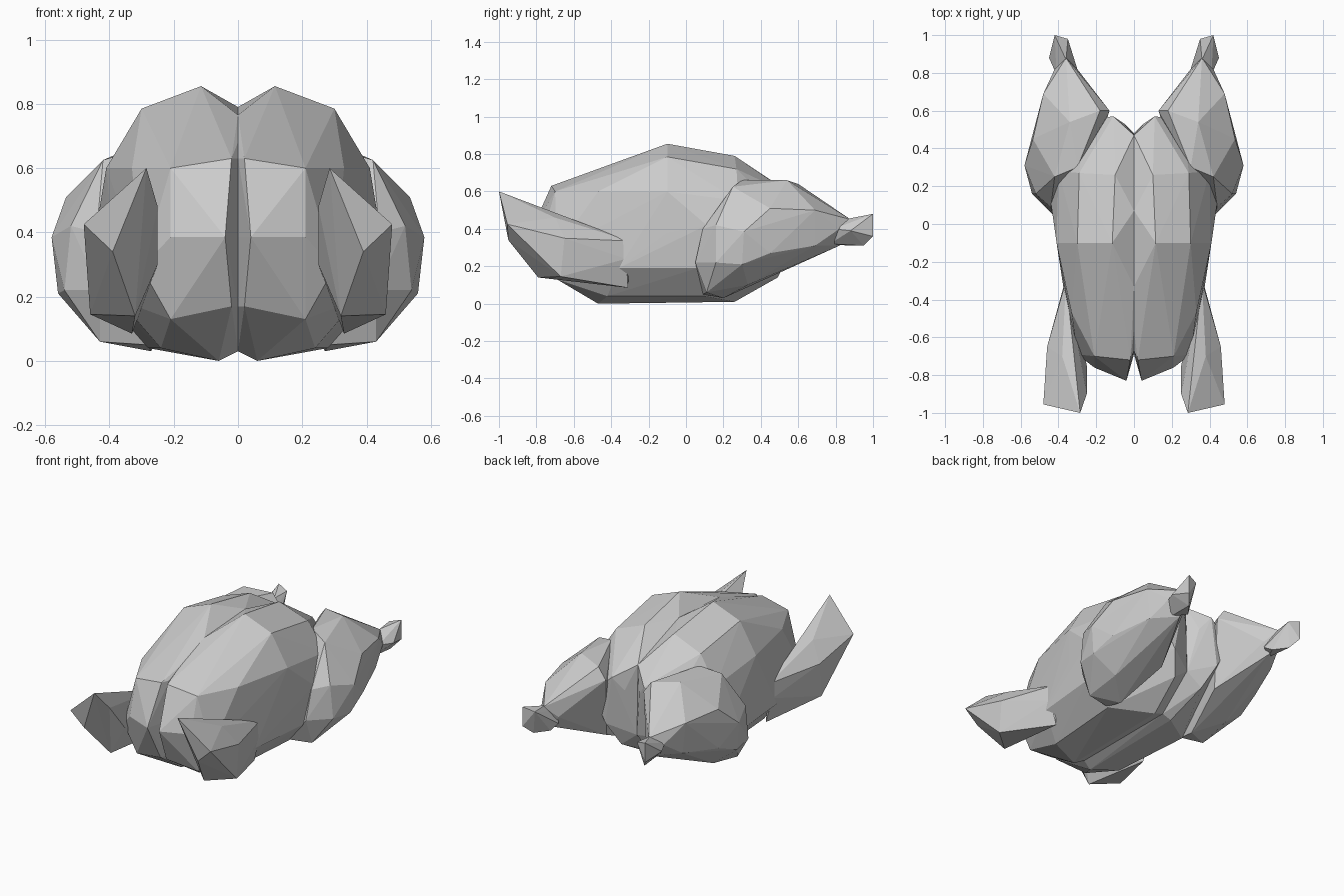
import bpy, bmesh


def faceted(name, points):
    """Flat-faced solid stretched over a few control points, mirrored across x = 0."""
    bm = bmesh.new()
    for p in points:
        bm.verts.new(p)
    out = bmesh.ops.convex_hull(bm, input=bm.verts[:])
    loose = {g for g in out["geom_interior"] + out["geom_unused"]
             if isinstance(g, bmesh.types.BMVert)}
    bmesh.ops.delete(bm, geom=list(loose), context='VERTS')
    # open the hidden centre wall so both halves join
    inner = [f for f in bm.faces if all(abs(v.co.x) < 1e-4 for v in f.verts)]
    bmesh.ops.delete(bm, geom=inner, context='FACES')
    bmesh.ops.recalc_face_normals(bm, faces=bm.faces[:])
    mesh = bpy.data.meshes.new(name)
    bm.to_mesh(mesh)
    bm.free()
    ob = bpy.data.objects.new(name, mesh)
    bpy.context.collection.objects.link(ob)
    mod = ob.modifiers.new("mirror", 'MIRROR')
    mod.use_clip = True
    return ob


# body: one breast lobe, mirrored with a crease down the middle
faceted("body", [
    (0, -.67, .63), (0, -.69, .385), (0, -.68, .17), (0, -.45, .03),
    (0, -.33, .765), (0, -.56, .68), (.02, -.72, .63), (.02, -.73, .17),
    (0, .07, .79), (0, .26, .03), (0, .47, .65), (0, .48, .22),
    (.04, -.83, .385), (.21, -.70, .60), (.21, -.76, .385), (.30, -.69, .29),
    (.21, -.69, .13), (.06, -.47, 0), (.24, -.42, .04), (.33, -.47, .60),
    (.37, -.36, .19), (.115, -.10, .855), (.30, -.10, .785), (.41, -.10, .60),
    (.41, -.10, .38), (.41, .06, .19), (.44, .11, .42), (.28, .10, .04),
    (.06, .26, .01), (.10, .26, .79), (.29, .27, .72), (.40, .28, .55),
    (.11, .57, .58), (.05, .53, .50), (.16, .56, .28), (.10, .49, .14),
    (.26, .55, .45),
])

# thighs tapering to the knuckle
faceted("thigh", [
    (.43, .05, .22), (.44, .09, .40), (.28, .09, .05), (.43, .11, .06),
    (.54, .16, .22), (.52, .16, .42), (.58, .31, .385), (.56, .30, .21),
    (.42, .25, .625), (.30, .30, .66), (.535, .45, .51), (.54, .45, .27),
    (.42, .33, .10), (.27, .20, .03), (.34, .54, .66), (.18, .60, .64),
    (.13, .60, .57), (.20, .49, .17), (.32, .51, .20), (.48, .69, .50),
    (.46, .69, .31), (.22, .69, .50), (.26, .67, .28), (.36, .88, .45),
    (.42, .82, .40), (.34, .82, .31), (.30, .82, .38),
])

# bone ends of the legs
faceted("leg_end", [
    (.37, .77, .32), (.33, .78, .39), (.41, .79, .40), (.45, .88, .39),
    (.30, .82, .34), (.36, .87, .455), (.42, 1.0, .48), (.35, .98, .46),
    (.42, 1.0, .36), (.38, .95, .31), (.32, .87, .31),
])

# folded wings at the front, wedge shaped
faceted("wing", [
    (.285, -1.0, .60), (.48, -.955, .425), (.39, -.95, .34), (.25, -.90, .48),
    (.46, -.67, .145), (.32, -.79, .14), (.25, -.75, .30), (.38, -.70, .46),
    (.46, -.65, .35), (.36, -.30, .335), (.37, -.32, .24), (.33, -.31, .085),
])
